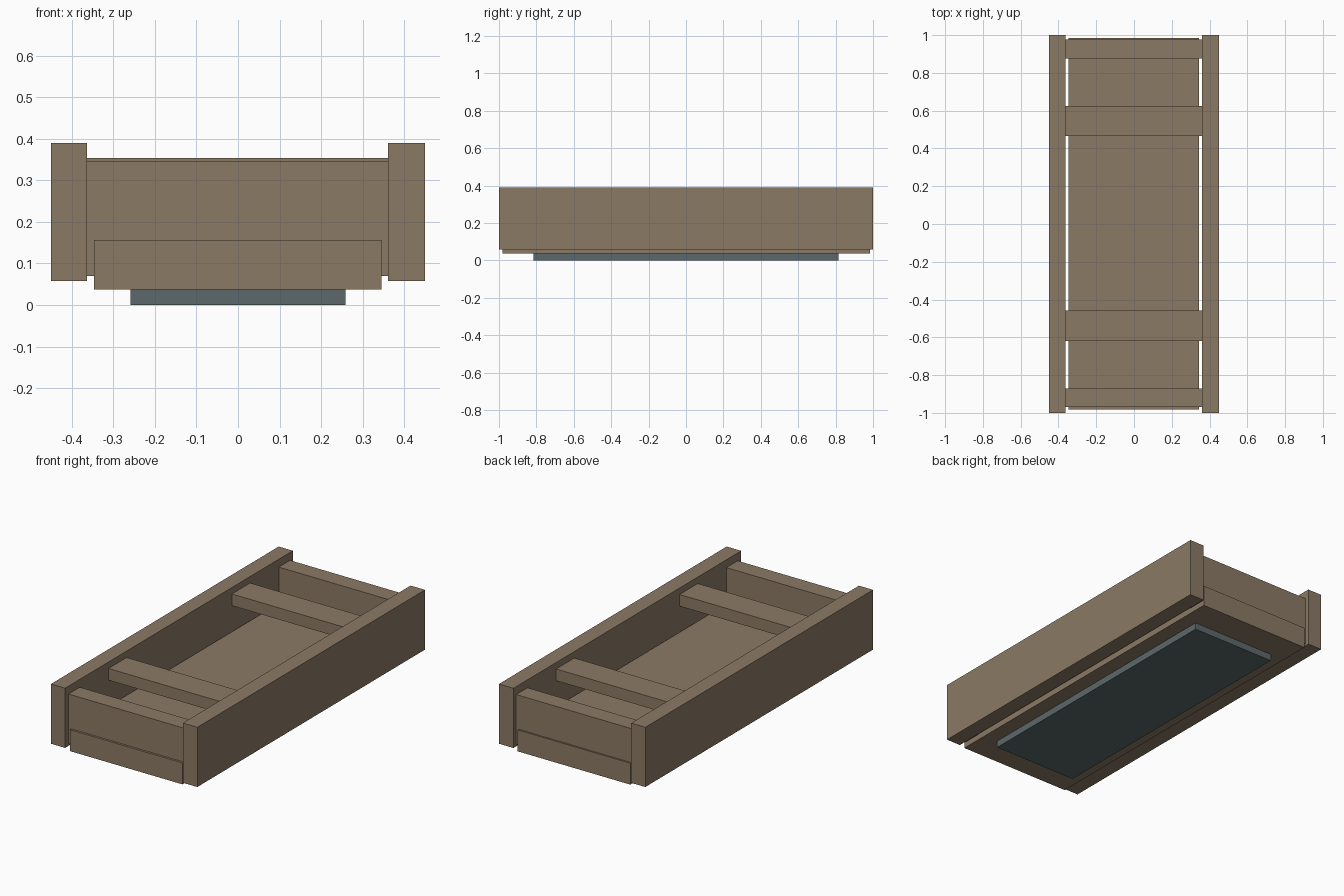
import bpy

if "Cube" in bpy.data.objects:
    bpy.data.objects.remove(bpy.data.objects["Cube"])


def material(name, color):
    m = bpy.data.materials.new(name)
    m.diffuse_color = (*color, 1)
    m.use_nodes = True
    m.node_tree.nodes["Principled BSDF"].inputs["Base Color"].default_value = m.diffuse_color
    return m


wood = material("weathered wood", (0.26, 0.195, 0.13))
slate = material("slate grey", (0.107, 0.138, 0.146))


def box(name, x, y, z, mat):
    """Box from (min, max) ranges on each axis."""
    bpy.ops.mesh.primitive_cube_add(size=1)
    ob = bpy.context.object
    ob.name = name
    ob.location = [(a + b) / 2 for a, b in (x, y, z)]
    ob.scale = [b - a for a, b in (x, y, z)]
    bpy.ops.object.transform_apply(location=True, rotation=False, scale=True)
    ob.data.materials.append(mat)
    return ob


# Base: recessed foot plate and thick floor slab
box("foot_plate", (-0.259, 0.259), (-0.815, 0.815), (0, 0.045), slate)
box("floor_slab", (-0.347, 0.345), (-0.982, 0.985), (0.038, 0.157), wood)

# Long side rails
box("left_rail", (-0.45, -0.363), (-1, 1), (0.058, 0.39), wood)
box("right_rail", (0.361, 0.45), (-1, 1), (0.058, 0.39), wood)

# End boards and cross bars spanning the rails
span = (-0.364, 0.362)
for side, s in (("front", -1), ("back", 1)):
    for part, inner, outer, z in (("end_board", 0.874, 0.973, (0.07, 0.346)),
                                  ("cross_bar", 0.462, 0.622, (0.289, 0.354))):
        y = sorted((s * inner + 0.003, s * outer + 0.003))
        box(f"{side}_{part}", span, y, z, wood)
